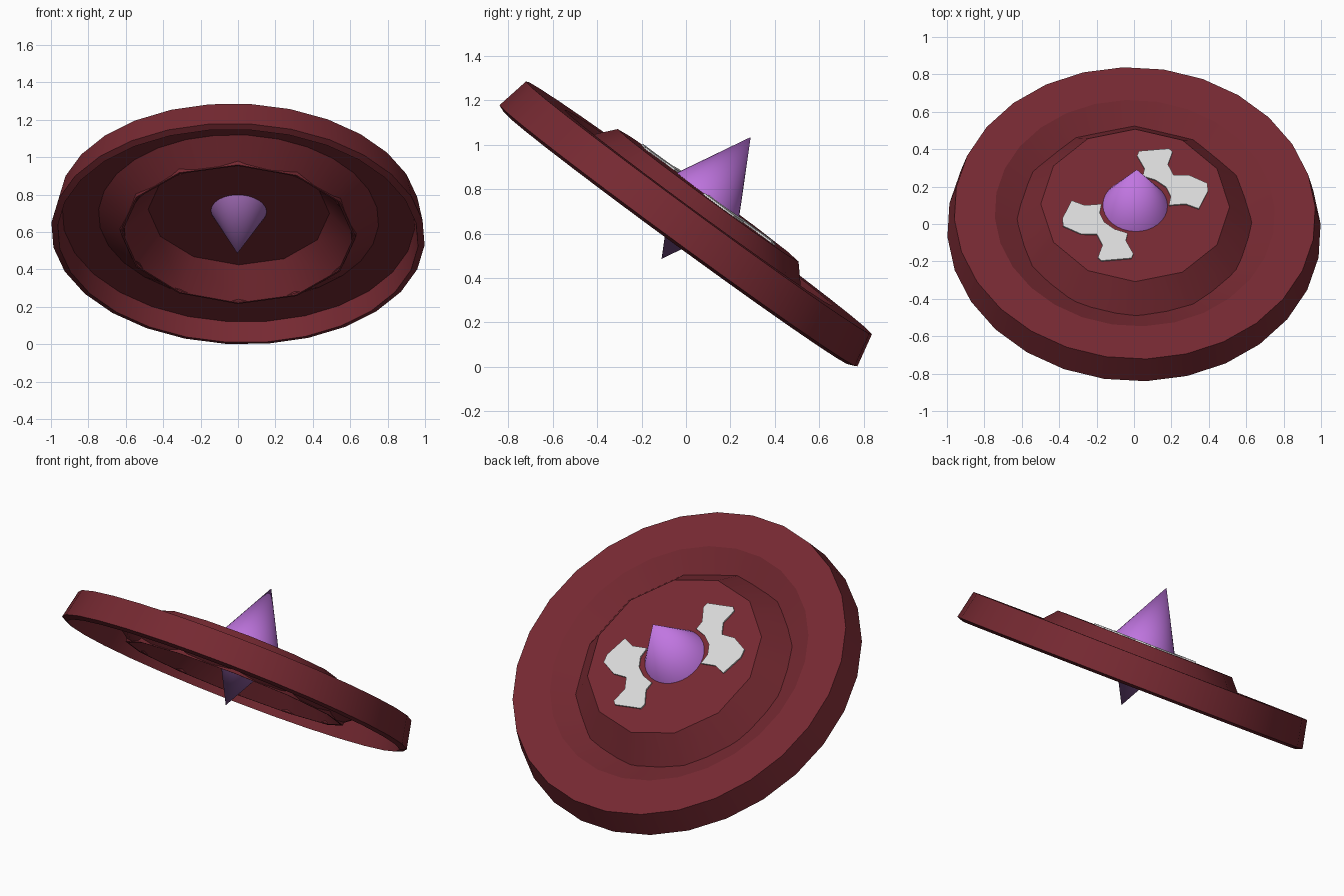
import bpy, bmesh, math
from mathutils import Matrix

cube = bpy.data.objects.get("Cube")
if cube:
    bpy.data.objects.remove(cube, do_unlink=True)

# Whole model leans forward, with a slight roll to its left
TILT = (Matrix.Translation((0, -0.034, 0.59)) @ Matrix.Rotation(math.radians(-36.2), 4, 'X')
        @ Matrix.Rotation(math.radians(1.6), 4, 'Y'))


def material(name, rgb):
    mat = bpy.data.materials.new(name)
    mat.use_nodes = True
    mat.diffuse_color = (*rgb, 1)
    mat.node_tree.nodes["Principled BSDF"].inputs["Base Color"].default_value = (*rgb, 1)
    return mat


DARK_RED = material("dark red", (0.178, 0.022, 0.031))
PURPLE = material("purple", (0.53, 0.18, 0.75))
MUTED_PURPLE = material("muted purple", (0.36, 0.15, 0.47))
PALE_GREY = material("pale grey", (0.69, 0.69, 0.69))


def finish(name, bm, mat, smooth=None):
    bmesh.ops.recalc_face_normals(bm, faces=bm.faces)
    mesh = bpy.data.meshes.new(name)
    bm.to_mesh(mesh)
    bm.free()
    mesh.materials.append(mat)
    obj = bpy.data.objects.new(name, mesh)
    obj.matrix_world = TILT
    bpy.context.collection.objects.link(obj)
    if smooth:
        bpy.ops.object.select_all(action='DESELECT')
        obj.select_set(True)
        bpy.context.view_layer.objects.active = obj
        bpy.ops.object.shade_smooth_by_angle(angle=math.radians(smooth))
    return obj


def lathe(name, profile, sides, start, mat, closed, smooth):
    """Turn a (radius, height) profile around the disc axis."""
    bm = bmesh.new()
    a = math.radians(start)
    verts = [bm.verts.new((r * math.cos(a), r * math.sin(a), h)) for r, h in profile]
    edges = [bm.edges.new(pair) for pair in zip(verts, verts[1:])]
    if closed:
        edges.append(bm.edges.new((verts[-1], verts[0])))
    bmesh.ops.spin(bm, geom=verts + edges, cent=(0, 0, 0), axis=(0, 0, 1),
                   angle=math.tau, steps=sides, use_merge=False)
    bmesh.ops.remove_doubles(bm, verts=bm.verts, dist=0.0005)
    return finish(name, bm, mat, smooth)


# Thin brim: dished on top, with a hanging rim and a matching hollow beneath
lathe("brim", [(0.61, 0.075), (0.75, 0.156), (0.967, 0.156), (1.0, 0.0),
               (0.965, -0.014), (0.945, 0.108), (0.75, 0.108), (0.61, 0.0)],
      28, 80.8, DARK_RED, True, 20)

# Raised twelve-sided crown, open underneath
lathe("crown", [(0, 0.226), (0.505, 0.226), (0.638, 0.075), (0.63, -0.003),
                (0.62, -0.003), (0.485, 0.15), (0, 0.15)],
      12, -90, DARK_RED, False, 32)

# Double-ended spike through the centre, duller on its lower end
spike = lathe("spike", [(0, 0.551), (0.181, 0.211), (0, -0.129)], 32, 0, PURPLE, False, 32)
spike.data.materials.append(MUTED_PURPLE)
for poly in spike.data.polygons:
    poly.material_index = int(poly.center.z < 0.21)

# Forked plates on the crown, one on each side of the spike
FORK = [(-.34, .02), (-.27, -.01), (-.18, 0), (-.19, -.06), (-.165, -.12), (-.11, -.165),
        (-.04, -.19), (-.05, -.24), (-.01, -.325), (-.02, -.355), (-.18, -.375),
        (-.2, -.355), (-.175, -.27), (-.205, -.2), (-.29, -.2), (-.385, -.15), (-.39, -.1)]
for name, sign in (("right_fork_plate", 1), ("left_fork_plate", -1)):
    bm = bmesh.new()
    face = bm.faces.new([bm.verts.new((sign * x, sign * y, 0.225)) for x, y in FORK])
    top = bmesh.ops.extrude_face_region(bm, geom=[face])["geom"]
    bmesh.ops.translate(bm, vec=(0, 0, 0.009),
                        verts=[v for v in top if isinstance(v, bmesh.types.BMVert)])
    finish(name, bm, PALE_GREY)
